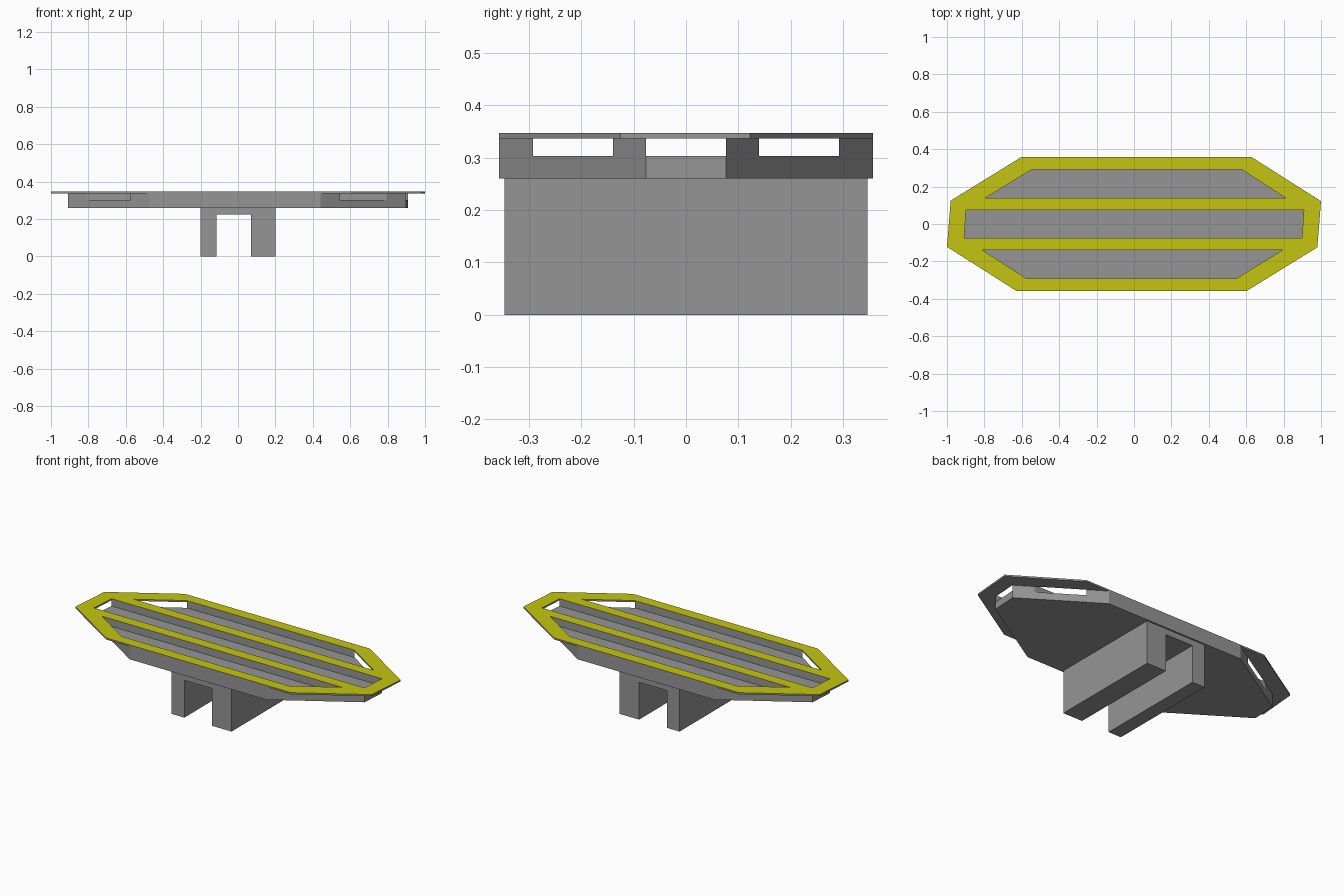
import bpy, bmesh

if "Cube" in bpy.data.objects:
    bpy.data.objects.remove(bpy.data.objects["Cube"])


def material(name, rgb):
    m = bpy.data.materials.new(name)
    m.diffuse_color = (*rgb, 1)
    m.use_nodes = True
    m.node_tree.nodes["Principled BSDF"].inputs["Base Color"].default_value = m.diffuse_color
    return m


grey = material("grey", (0.30, 0.30, 0.30))
yellow = material("yellow", (0.56, 0.56, 0.006))


def prism(name, loops, z0, z1, axis="z", top=None):
    """Extrude an outline (first loop) with holes (other loops) from z0 to z1."""
    bm = bmesh.new()
    edges = []
    for loop in loops:
        if axis == "z":
            vs = [bm.verts.new((a, b, z0)) for a, b in loop]
        else:
            vs = [bm.verts.new((a, z0, b)) for a, b in loop]
        edges += [bm.edges.new((vs[i], vs[(i + 1) % len(vs)])) for i in range(len(vs))]
    bmesh.ops.triangle_fill(bm, edges=edges, use_beauty=True)
    ext = bmesh.ops.extrude_face_region(bm, geom=bm.faces[:], use_keep_orig=True)
    move = (0, 0, z1 - z0) if axis == "z" else (0, z1 - z0, 0)
    bmesh.ops.translate(bm, vec=move,
                        verts=[g for g in ext["geom"] if isinstance(g, bmesh.types.BMVert)])
    bmesh.ops.recalc_face_normals(bm, faces=bm.faces[:])
    me = bpy.data.meshes.new(name)
    me.materials.append(grey)
    if top:
        me.materials.append(top)
        for f in bm.faces:
            f.material_index = 1 if f.normal.z > 0.9 else 0
    bm.to_mesh(me)
    bm.free()
    ob = bpy.data.objects.new(name, me)
    bpy.context.collection.objects.link(ob)
    return ob


def turned(pts):
    """Same points turned half a circle about the vertical axis."""
    return [(-x, -y) for x, y in pts]


# Slanted ends of the body on the back half
IN, RIB, WALL, EDGE = 0.076, 0.14, 0.292, 0.357
def right_x(y):
    return 0.908 - (y - IN) * 1.543

def left_x(y):
    return -0.898 + (y - IN) * 1.63

def strip(y0, y1):
    return [(left_x(y0), y0), (right_x(y0), y0), (right_x(y1), y1), (left_x(y1), y1)]


# Floor slab of the body
half = [(right_x(IN), IN), (right_x(EDGE), EDGE), (left_x(EDGE), EDGE), (left_x(IN), IN)]
prism("body_floor", [half + turned(half)], 0.26, 0.303)

# Ribs and outer walls that carry the plate, leaving open-ended channels
for name, y0, y1 in (("rib", IN, RIB), ("outer_wall", WALL, EDGE)):
    prism("back_" + name, [strip(y0, y1)], 0.303, 0.337)
    prism("front_" + name, [turned(strip(y0, y1))], 0.303, 0.337)

# Thin top plate with three slots, yellow on top
rim = [(1.0, 0.122), (0.63, EDGE), (-0.604, EDGE), (-0.98, 0.125)]
side_slot = strip(RIB, WALL)
middle_slot = [(right_x(IN), IN), (left_x(IN), IN)]
prism("top_plate", [rim + turned(rim), side_slot, turned(side_slot),
                    middle_slot + turned(middle_slot)], 0.337, 0.347, top=yellow)

# Forked mount below the body
fork = [(-0.2, 0), (-0.115, 0), (-0.115, 0.225), (0.07, 0.225),
        (0.07, 0), (0.2, 0), (0.2, 0.26), (-0.2, 0.26)]
prism("forked_mount", [fork], -0.347, 0.347, axis="y")
